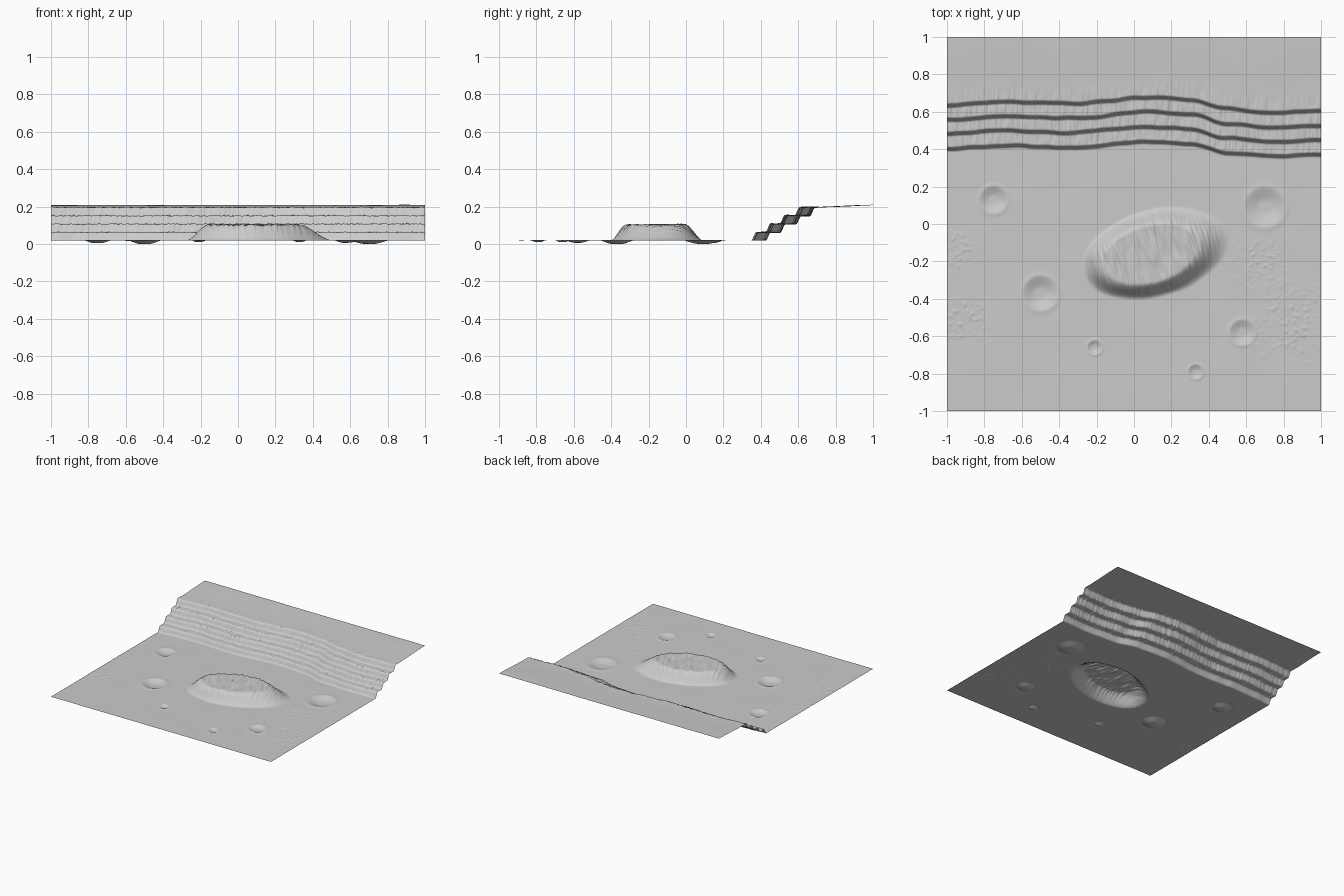
import bpy
import bmesh
from math import cos, sin, radians, hypot, exp
from mathutils import Vector, noise

old = bpy.data.objects.get("Cube")
if old:
    bpy.data.objects.remove(old, do_unlink=True)

CELLS = 368
FLOOR = 0.02
# Plan of the lowest cliff edge: (x, y)
EDGE = [(-1, 0.4), (-0.7, 0.42), (-0.35, 0.41), (0.1, 0.44), (0.3, 0.43),
        (0.5, 0.38), (0.75, 0.36), (1, 0.37)]
# Craters: x, y, radius, depth
CRATERS = [(-0.75, 0.13, 0.075, 0.013), (0.7, 0.09, 0.11, 0.017),
           (-0.5, -0.37, 0.095, 0.018), (0.58, -0.58, 0.07, 0.012),
           (-0.21, -0.66, 0.04, 0.008), (0.33, -0.79, 0.04, 0.008)]
# Rubble patches: x, y, spread
RUBBLE = [(0.68, -0.22, 0.13), (0.85, -0.52, 0.2), (-0.95, -0.14, 0.1), (-0.9, -0.5, 0.12)]


def smooth(t):
    t = min(1, max(0, t))
    return t * t * (3 - 2 * t)


def wave(x, y, seed=0):
    return noise.noise(Vector((x, y, seed + 0.37)))


def edge_line(x):
    for (xa, ya), (xb, yb) in zip(EDGE, EDGE[1:]):
        if x <= xb:
            return ya + (yb - ya) * smooth((x - xa) / (xb - xa))
    return EDGE[-1][1]


def cliff(x, y, base):
    """Four steep risers with weathered ledges, then a gentle upper plain."""
    if y < base - 0.05:
        return 0
    z = 0
    for i in range(4):
        line = base + 0.078 * i + 0.008 * wave(x * 9, i * 5, 3)
        z += 0.0445 * smooth((y - line + 0.013) / 0.027)
    s = y - base
    z += 0.013 * smooth((s - 0.25) / 0.4)
    grain = smooth(s / 0.03) * (1 - smooth((s - 0.23) / 0.13))
    return z + grain * 0.0055 * wave(x * 85, y * 12, 8)


def mesa(x, y):
    """Flat-topped oval hill with grooved flanks."""
    a = radians(15)
    dx, dy = x - 0.115, y + 0.155
    u = (dx * cos(a) + dy * sin(a)) / 0.4
    v = (dy * cos(a) - dx * sin(a)) / 0.23
    d = hypot(u, v) + 0.025 * wave(x * 7, y * 7, 5)
    if d > 1.05:
        return 0
    rise = smooth((1.02 - d) / (0.4 + 0.12 * u))
    return 0.084 * rise + rise * 0.0075 * wave(u * 30, v * 2.5, 12)


def crater(x, y, cx, cy, r, depth):
    d = hypot(x - cx, y - cy) / r
    if d > 1.6:
        return 0
    rim = 0.0025 * exp(-((d - 1.02) / 0.16) ** 2)
    return rim - depth * (1 - smooth((d - 0.25) / 0.75))


def rubble(x, y):
    amount = max(exp(-((x - px) ** 2 + (y - py) ** 2) / s ** 2) for px, py, s in RUBBLE)
    if amount < 0.05:
        return 0
    return 0.008 * amount * max(0, wave(x * 48, y * 48, 20) - 0.12)


def height(x, y):
    z = FLOOR + 0.0012 * wave(x * 5, y * 5)
    z += cliff(x, y, edge_line(x)) + mesa(x, y) + rubble(x, y)
    return z + sum(crater(x, y, *c) for c in CRATERS)


# Ground sheet shaped by the height rules
bm = bmesh.new()
bmesh.ops.create_grid(bm, x_segments=CELLS, y_segments=CELLS, size=1)
for vert in bm.verts:
    vert.co.z = height(vert.co.x, vert.co.y)
lowest = min(vert.co.z for vert in bm.verts)
bmesh.ops.translate(bm, verts=bm.verts, vec=(0, 0, -lowest))
for face in bm.faces:
    face.smooth = True
mesh = bpy.data.meshes.new("terrain")
bm.to_mesh(mesh)
bm.free()
terrain = bpy.data.objects.new("terrain", mesh)
bpy.context.collection.objects.link(terrain)

# Plain grey rock
rock = bpy.data.materials.new("light_grey_rock")
rock.use_nodes = True
GREY = (0.6, 0.6, 0.6, 1)
rock.diffuse_color = GREY
rock.node_tree.nodes["Principled BSDF"].inputs["Base Color"].default_value = GREY
mesh.materials.append(rock)
